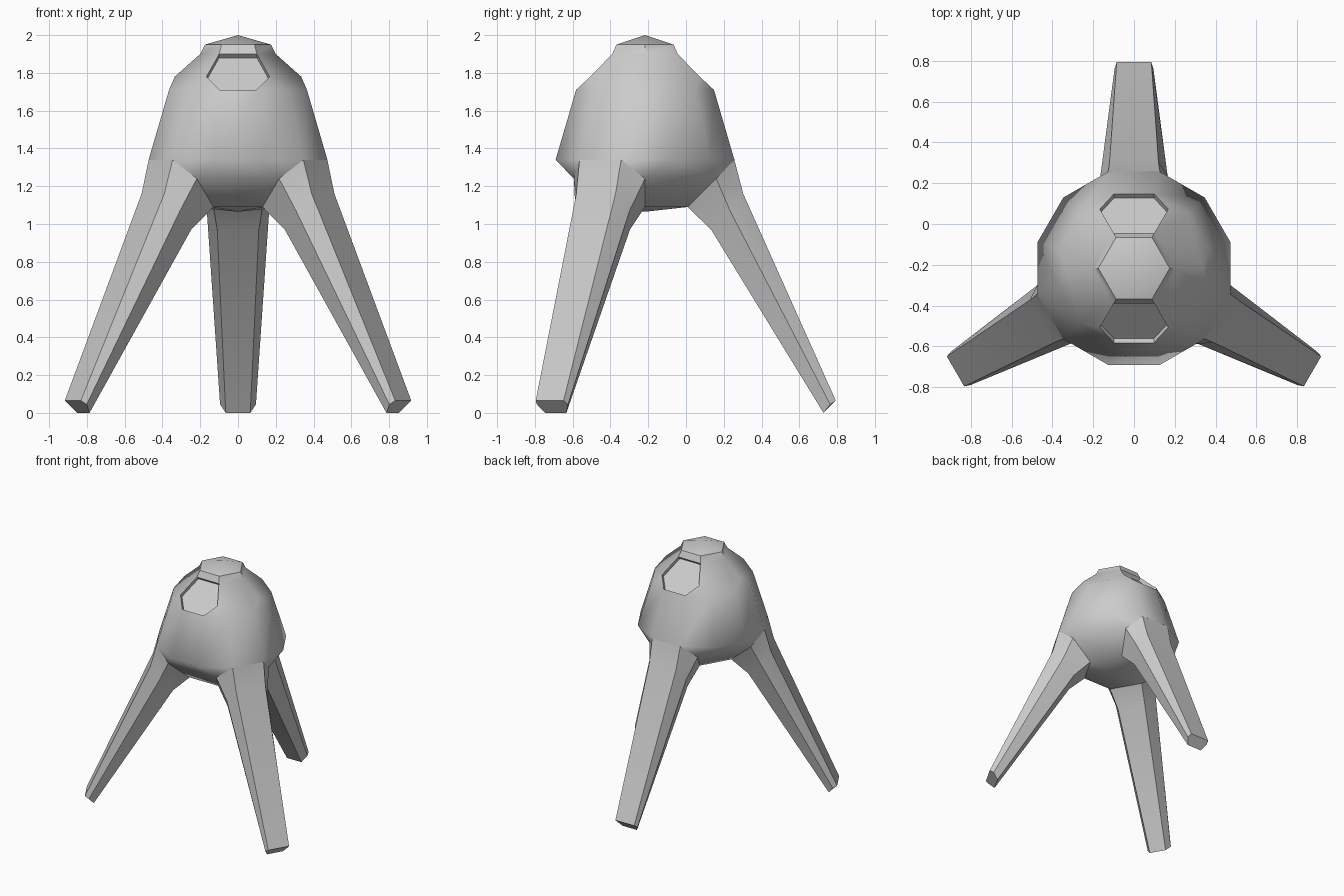
import bpy, bmesh, math
from mathutils import Vector

if "Cube" in bpy.data.objects:
    bpy.data.objects.remove(bpy.data.objects["Cube"])

CY = -0.217  # the body axis sits forward of the centre

metal = bpy.data.materials.new("grey metal")
metal.diffuse_color = (0.6, 0.6, 0.6, 1)
metal.use_nodes = True
metal.node_tree.nodes["Principled BSDF"].inputs["Base Color"].default_value = metal.diffuse_color


def pol(r, deg, z):
    a = math.radians(deg)
    return Vector((r * math.cos(a), r * math.sin(a) + CY, z))


def ring(bm, r, z, n, start):
    return [bm.verts.new(pol(r, start + 360 / n * i, z)) for i in range(n)]


def finish(bm, name):
    bmesh.ops.recalc_face_normals(bm, faces=bm.faces)
    me = bpy.data.meshes.new(name)
    bm.to_mesh(me)
    bm.free()
    me.materials.append(metal)
    ob = bpy.data.objects.new(name, me)
    bpy.context.collection.objects.link(ob)
    bpy.ops.object.select_all(action='DESELECT')
    ob.select_set(True)
    bpy.context.view_layer.objects.active = ob
    bpy.ops.object.shade_smooth_by_angle(angle=math.radians(45))
    return ob


# Body: twelve-sided skirt, faceted dome, cap and underside
bm = bmesh.new()
low = ring(bm, 0.49, 1.34, 12, 15)      # vertices at 15, 45, 75 ...
top = ring(bm, 0.378, 1.71, 12, 15)
mid = ring(bm, 0.335, 1.78, 6, 0)       # vertices at 0, 60, 120 ...
neck = ring(bm, 0.20, 1.90, 6, 0)
rim = ring(bm, 0.175, 1.95, 6, 0)
belly = ring(bm, 0.435, 1.24, 6, 0)
base = ring(bm, 0.26, 1.09, 6, 0)
peak = bm.verts.new((0, CY, 2.0))
bottom = bm.verts.new((0, CY, 1.065))
windows = []
for i in range(12):
    j = (i + 1) % 12
    bm.faces.new((low[i], low[j], top[j], top[i]))
for i in range(6):
    j = (i + 1) % 6
    a, b = 2 * i, 2 * i + 1
    # hexagonal dome panel, and the triangle between two panels
    panel = bm.faces.new((top[a], top[b], mid[j], neck[j], neck[i], mid[i]))
    bm.faces.new((top[b], top[(b + 1) % 12], mid[j]))
    if i in (1, 4):
        windows.append(panel)
    # cap and bottom
    bm.faces.new((neck[i], neck[j], rim[j], rim[i]))
    bm.faces.new((rim[i], rim[j], peak))
    bm.faces.new((base[j], base[i], bottom))
    # underside between two legs
    if i % 2 == 0:
        bm.faces.new((low[a], belly[i], belly[j], low[b]))
        bm.faces.new((low[a - 1], belly[i], low[a]))
        bm.faces.new((low[b], belly[j], low[(b + 1) % 12]))
        bm.faces.new((belly[i], base[i], base[j], belly[j]))
# sunken front and back windows
for f in windows:
    f.normal_update()
    n = f.normal.copy()
    if n.z < 0:
        n.negate()
    ext = bmesh.ops.extrude_discrete_faces(bm, faces=[f])["faces"][0]
    bmesh.ops.translate(bm, verts=ext.verts, vec=n * -0.03)
finish(bm, "body")

# Legs: six-sided sections given as (half width, radius, height)
SECTIONS = [
    [(0.127, 0.473, 1.34), (0.2175, 0.377, 1.24), (0.13, 0.225, 1.09)],
    [(0.12, 0.52, 1.16), (0.165, 0.45, 1.07), (0.11, 0.35, 0.97)],
    [(0.085, 1.01, 0.065), (0.095, 0.98, 0.045), (0.065, 0.945, 0.0)],
]
for name, deg in (("back_leg", 90), ("left_leg", 210), ("right_leg", 330)):
    a = math.radians(deg)
    out = Vector((math.cos(a), math.sin(a), 0))
    side = Vector((-out.y, out.x, 0))
    bm = bmesh.new()
    loops = []
    for sec in SECTIONS:
        pts = [(w, r, z) for w, r, z in sec] + [(-w, r, z) for w, r, z in reversed(sec)]
        loops.append([bm.verts.new(out * r + side * w + Vector((0, CY, z)))
                      for w, r, z in pts])
    for p, q in zip(loops, loops[1:]):
        for k in range(6):
            m = (k + 1) % 6
            bm.faces.new((p[k], p[m], q[m], q[k]))
    bm.faces.new(loops[-1])
    finish(bm, name)
